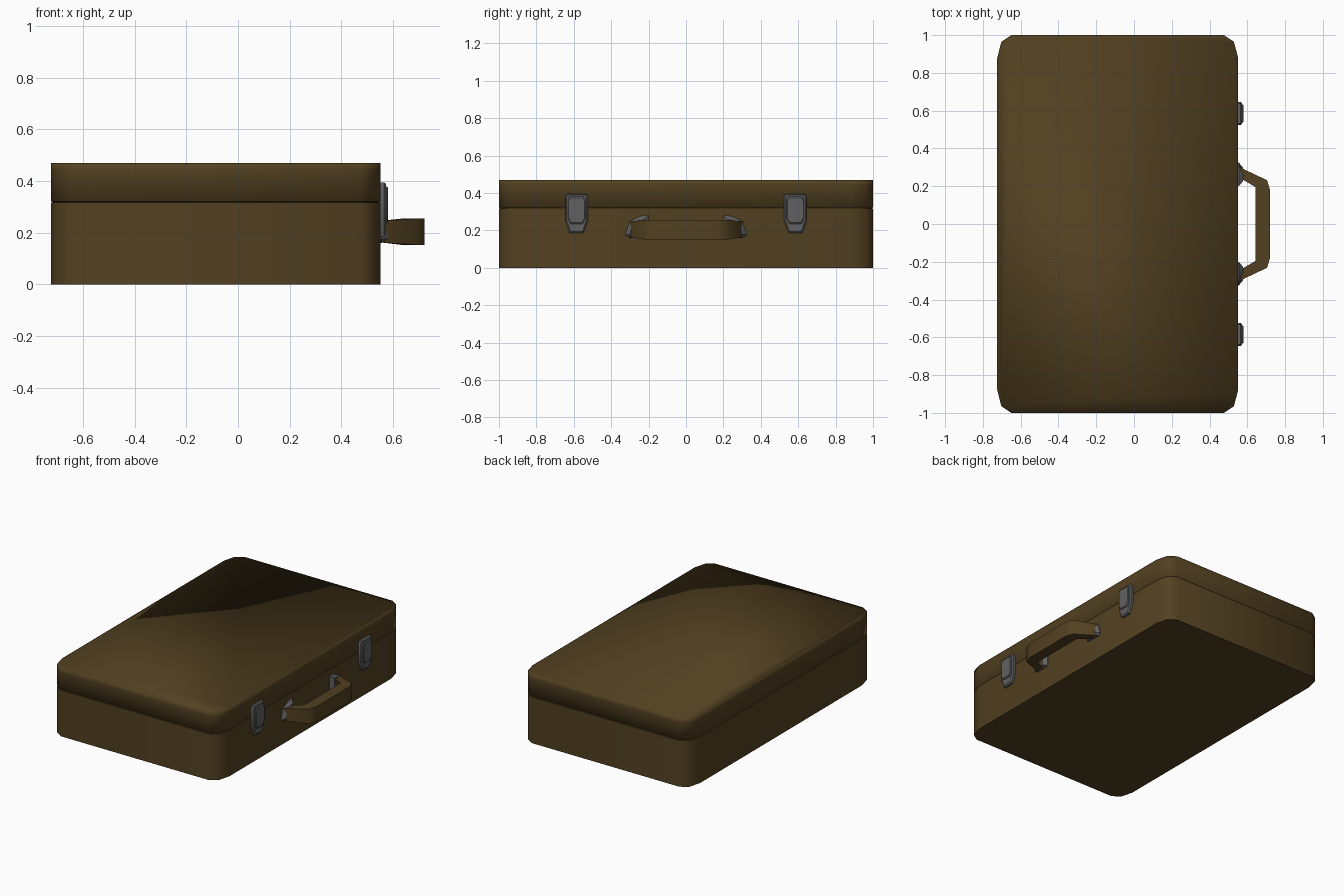
import bpy, bmesh, math

if "Cube" in bpy.data.objects:
    bpy.data.objects.remove(bpy.data.objects["Cube"])


def material(name, rgb):
    m = bpy.data.materials.new(name)
    m.diffuse_color = (*rgb, 1)
    m.use_nodes = True
    m.node_tree.nodes["Principled BSDF"].inputs["Base Color"].default_value = m.diffuse_color
    return m


leather = material("brown_leather", (0.085, 0.052, 0.015))
metal = material("dark_metal", (0.12, 0.12, 0.12))


def loft(name, rings, mat, angle=40):
    """Skin a list of equal-length rings of points and cap both ends."""
    bm = bmesh.new()
    loops = [[bm.verts.new(p) for p in r] for r in rings]
    n = len(loops[0])
    for a, b in zip(loops, loops[1:]):
        for i in range(n):
            j = (i + 1) % n
            bm.faces.new((a[i], a[j], b[j], b[i]))
    bm.faces.new(loops[0][::-1])
    bm.faces.new(loops[-1])
    bmesh.ops.recalc_face_normals(bm, faces=bm.faces)
    mesh = bpy.data.meshes.new(name)
    bm.to_mesh(mesh)
    bm.free()
    mesh.materials.append(mat)
    ob = bpy.data.objects.new(name, mesh)
    bpy.context.collection.objects.link(ob)
    bpy.ops.object.select_all(action='DESELECT')
    ob.select_set(True)
    bpy.context.view_layer.objects.active = ob
    bpy.ops.object.shade_smooth_by_angle(angle=math.radians(angle))
    return ob


# Case outline with clipped corners, shared by base and lid
CX, HX = -0.0865, 0.6375
quarter = [(HX, 0.88), (HX - 0.022, 0.965), (HX - 0.075, 1.0)]
outline = (quarter + [(-x, y) for x, y in quarter[::-1]]
           + [(-x, -y) for x, y in quarter] + [(x, -y) for x, y in quarter[::-1]])


def case_ring(z, inset=0.0):
    return [(CX + x * (1 - inset / HX), y * (1 - inset), z) for x, y in outline]


# Base with a fine step at the seam, and the lid above it
loft("case_base", [case_ring(0), case_ring(0.317), case_ring(0.318, 0.006),
                   case_ring(0.321, 0.006)], leather, 60)
loft("case_lid", [case_ring(0.32, 0.004), case_ring(0.322), case_ring(0.44),
                  case_ring(0.47)], leather, 100)


def plate(name, layers, y0, side, mat, angle=30):
    """Stack of (x, outline) layers facing +x; the outline is (y, z)."""
    return loft(name, [[(x, side * (y0 + y), z) for y, z in pts] for x, pts in layers],
                mat, angle)


def shield(w, top, shoulder, low, foot):
    right = [(foot, low), (w, shoulder), (w, top - 0.015), (w - 0.008, top)]
    return right + [(-y, z) for y, z in right[::-1]]


# Latches: tapered back plate with a raised clasp
for side, tag in ((1, "right"), (-1, "left")):
    rim = shield(0.06, 0.395, 0.25, 0.185, 0.036)
    inner = shield(0.047, 0.38, 0.262, 0.235, 0.032)
    plate("latch_plate_" + tag, [(0.545, rim), (0.565, rim),
          (0.572, shield(0.053, 0.39, 0.255, 0.195, 0.032))], 0.585, side, metal)
    plate("latch_clasp_" + tag, [(0.565, inner), (0.576, inner),
          (0.581, shield(0.042, 0.374, 0.266, 0.242, 0.028))], 0.585, side, metal)

    # Handle mounts
    outer = [(0.2, 0.165), (0.3, 0.16), (0.325, 0.175), (0.302, 0.248), (0.245, 0.275), (0.2, 0.282)]
    face = [(0.225, 0.175), (0.28, 0.17), (0.3, 0.18), (0.285, 0.235), (0.25, 0.255), (0.225, 0.258)]
    plate("handle_mount_" + tag, [(0.545, outer), (0.555, outer), (0.576, face)], 0, side, metal)

# Handle: rectangular section swept along a bracket path
half = [((0.55, 0.305), (0.55, 0.25), 0.163, 0.246),
        ((0.704, 0.232), (0.644, 0.195), 0.152, 0.256),
        ((0.721, 0.178), (0.644, 0.178), 0.152, 0.256)]
path = half + [((o[0], -o[1]), (i[0], -i[1]), lo, hi) for o, i, lo, hi in half[::-1]]
loft("handle", [[(*o, lo), (*o, hi), (*i, hi), (*i, lo)] for o, i, lo, hi in path], leather, 60)
